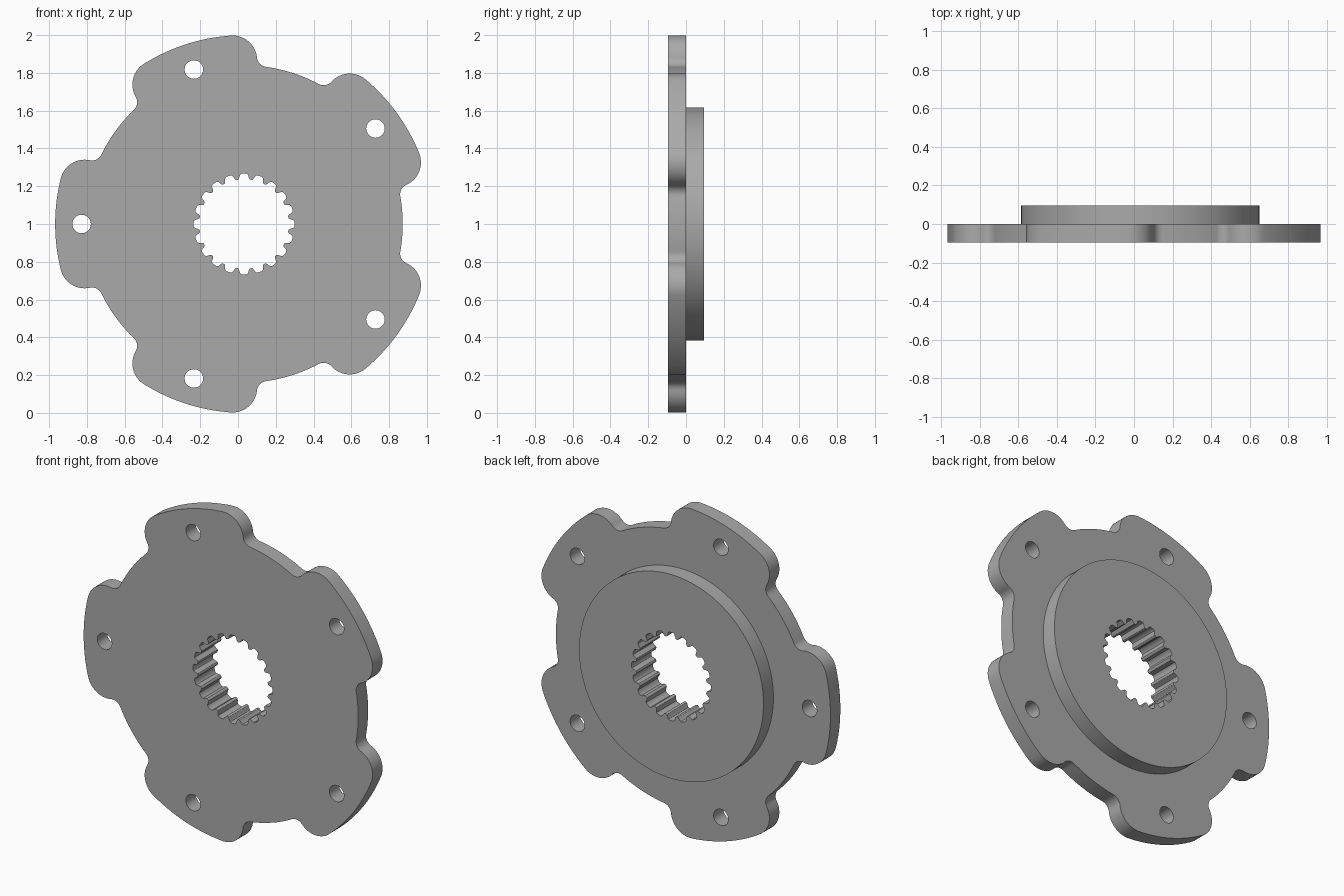
import bpy, bmesh, math
from mathutils import Vector

cube = bpy.data.objects.get("Cube")
if cube:
    bpy.data.objects.remove(cube)

CENTRE = Vector((0.032, 1.0))      # hub axis in x, z
FRONT, STEP, BACK = -0.095, 0.0, 0.095
LOBES, TEETH = 5, 20
RIM, WAIST, BOSS = 1.0, 0.84, 0.618
BOLT_CIRCLE, BOLT = 0.86, 0.049
TIP, ROOT = 0.237, 0.267


def polar(r, a):
    return Vector((r * math.cos(a), r * math.sin(a)))


def arc(c, r, a0, a1, n):
    return [c + polar(r, a0 + (a1 - a0) * i / n) for i in range(n + 1)]


def angle(v):
    return math.atan2(v.y, v.x)


def circle(c, r, n):
    return [c + polar(r, math.tau * i / n) for i in range(n)]


def repeat(half, count, start):
    """Mirror a half profile about its axis and repeat it round the hub."""
    unit = [Vector((p.x, -p.y)) for p in reversed(half)] + half[1:]
    points = []
    for k in range(count):
        turn = start + math.tau * k / count
        points += [polar(p.length, angle(p) + turn) for p in unit]
    return points


# Half of one lobe: rim arc, round corner, fillet, waist arc
corner_r, fillet_r = 0.13, 0.055
corner = polar(RIM - corner_r, math.radians(14))
d1, d2, d3 = corner.length, WAIST + fillet_r, corner_r + fillet_r
fillet = polar(d2, angle(corner) + math.acos((d1**2 + d2**2 - d3**2) / (2 * d1 * d2)))
meet = angle(fillet - corner)
end = angle(fillet)
half_lobe = arc(Vector((0, 0)), RIM, 0, angle(corner), 10)
half_lobe += arc(corner, corner_r, angle(corner), meet, 14)[1:]
half_lobe += arc(fillet, fillet_r, meet + math.pi, end + math.pi, 10)[1:] if meet < 0 else \
    arc(fillet, fillet_r, meet - math.pi, end - math.pi, 10)[1:]
half_lobe += arc(Vector((0, 0)), WAIST, end, math.pi / LOBES, 6)[1:-1]
outline = repeat(half_lobe, LOBES, math.pi)

# Half of one spline groove: root, flank, rounded tooth tip
pitch = math.tau / TEETH
half_groove = [polar(r, pitch * f) for r, f in (
    (ROOT, 0), (ROOT, 0.14), (ROOT - 0.003, 0.22), (ROOT - 0.009, 0.27),
    (TIP + 0.008, 0.34), (TIP + 0.002, 0.39), (TIP, 0.45))]
bore = repeat(half_groove, TEETH, 0)

bolts = [circle(polar(BOLT_CIRCLE, math.pi + math.tau * k / LOBES), BOLT, 32)
         for k in range(LOBES)]
boss = circle(Vector((0, 0)), BOSS, 128)

bm = bmesh.new()


def ring(points, y):
    verts = [bm.verts.new((p.x + CENTRE.x, y, p.y + CENTRE.y)) for p in points]
    return verts


def wall(points, y0, y1):
    a, b = ring(points, y0), ring(points, y1)
    for i in range(len(a)):
        bm.faces.new((a[i - 1], a[i], b[i], b[i - 1]))


def cap(loops, y):
    edges = []
    for points in loops:
        v = ring(points, y)
        edges += [bm.edges.new((v[i - 1], v[i])) for i in range(len(v))]
    bmesh.ops.triangle_fill(bm, use_beauty=True, use_dissolve=False, edges=edges)


# Lobed flange, raised boss, bolt holes and splined bore as one solid
cap([outline, bore] + bolts, FRONT)
cap([outline, boss] + bolts, STEP)
cap([boss, bore], BACK)
wall(outline, FRONT, STEP)
wall(boss, STEP, BACK)
wall(bore, FRONT, BACK)
for hole in bolts:
    wall(hole, FRONT, STEP)
bmesh.ops.remove_doubles(bm, verts=bm.verts, dist=0.0002)
bmesh.ops.recalc_face_normals(bm, faces=bm.faces)

mesh = bpy.data.meshes.new("splined_flange")
bm.to_mesh(mesh)
bm.free()
flange = bpy.data.objects.new("splined_flange", mesh)
bpy.context.collection.objects.link(flange)

# Plain grey metal
grey = bpy.data.materials.new("grey_metal")
grey.use_nodes = True
colour = (0.4, 0.4, 0.4, 1)
grey.diffuse_color = colour
grey.node_tree.nodes["Principled BSDF"].inputs["Base Color"].default_value = colour
mesh.materials.append(grey)

bpy.context.view_layer.objects.active = flange
flange.select_set(True)
bpy.ops.object.shade_smooth_by_angle(angle=math.radians(30))
